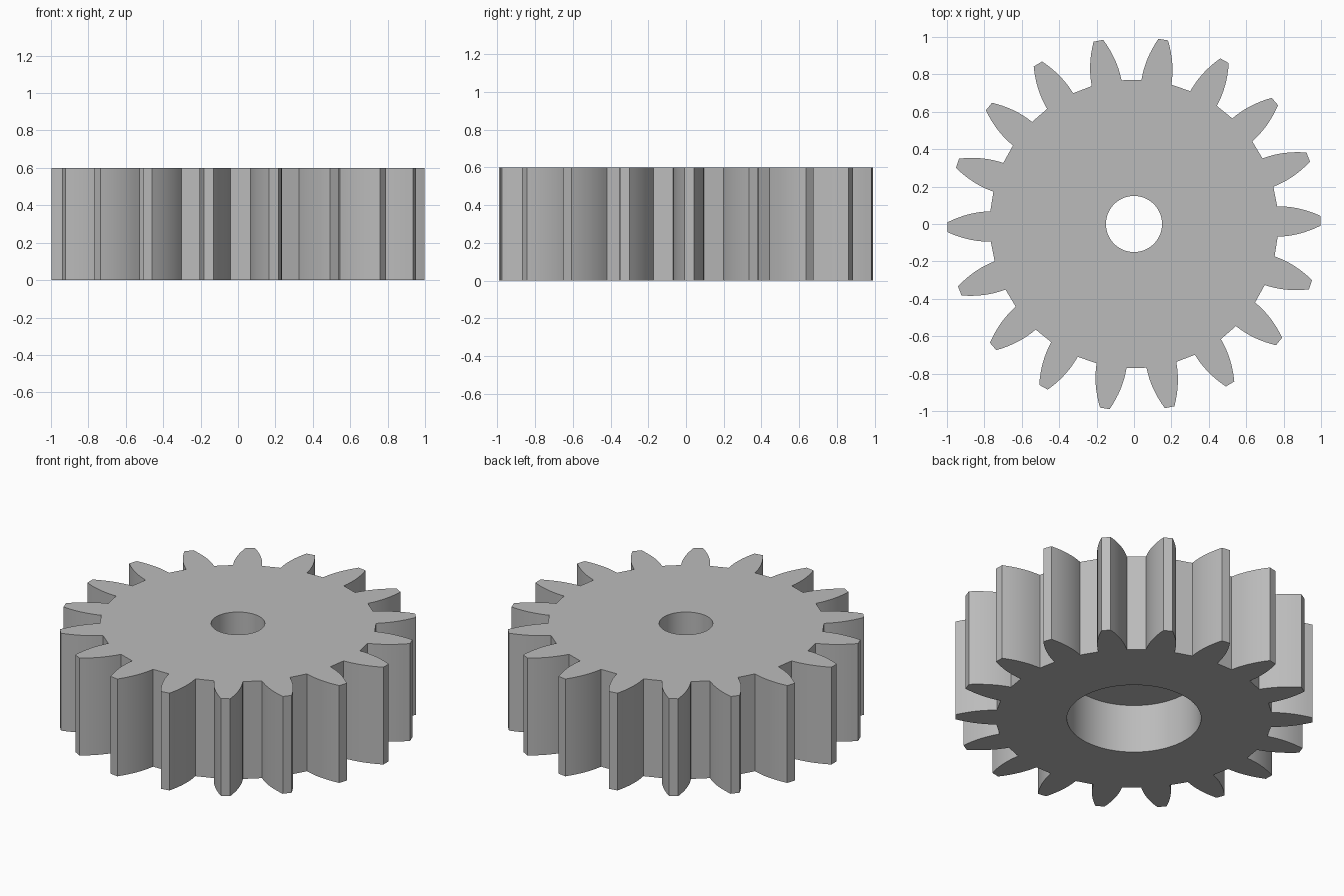
import bpy, bmesh
from math import pi, radians
from mathutils import Vector, Matrix

if "Cube" in bpy.data.objects:
    bpy.data.objects.remove(bpy.data.objects["Cube"], do_unlink=True)

TEETH = 18
HEIGHT = 0.6
ROOT_R, TIP_R = 0.767, 0.998
ROOT_W, TIP_W = 0.081, 0.026      # half widths of a tooth
BORE_R, RECESS_R, RECESS_H = 0.15, 0.375, 0.3
FLANK_STEPS, ROUND_STEPS = 8, 64


def gear_outline():
    """Closed outline of curved teeth joined by straight root lands."""
    flank = []
    for i in range(FLANK_STEPS + 1):
        t = i / FLANK_STEPS
        flank.append((ROOT_R + (TIP_R - ROOT_R) * t,
                      ROOT_W - (ROOT_W - TIP_W) * t * t))
    tooth = [Vector((r, -w)) for r, w in flank]
    tooth += [Vector((r, w)) for r, w in reversed(flank)]
    points = []
    for i in range(TEETH):
        turn = Matrix.Rotation(radians(1) + 2 * pi * i / TEETH, 2)
        points += [turn @ p for p in tooth]
    return points


def circle(radius):
    return [Matrix.Rotation(2 * pi * i / ROUND_STEPS, 2) @ Vector((radius, 0))
            for i in range(ROUND_STEPS)]


bm = bmesh.new()


def ring(points, z):
    verts = [bm.verts.new((p.x, p.y, z)) for p in points]
    edges = [bm.edges.new((verts[i - 1], verts[i])) for i in range(len(verts))]
    return verts, edges


def wall(low, high):
    a, b = low[0], high[0]
    for i in range(len(a)):
        bm.faces.new((a[i - 1], a[i], b[i], b[i - 1]))


def annulus(outer, inner):
    bmesh.ops.triangle_fill(bm, edges=outer[1] + inner[1], use_beauty=True)


# Rings of the toothed rim, the through bore and the underside recess
rim_low, rim_high = ring(gear_outline(), 0), ring(gear_outline(), HEIGHT)
bore_low, bore_high = ring(circle(BORE_R), RECESS_H), ring(circle(BORE_R), HEIGHT)
recess_low, recess_high = ring(circle(RECESS_R), 0), ring(circle(RECESS_R), RECESS_H)

# Flat faces, then upright walls
annulus(rim_high, bore_high)
annulus(rim_low, recess_low)
annulus(recess_high, bore_low)
wall(rim_low, rim_high)
wall(bore_low, bore_high)
wall(recess_low, recess_high)
bmesh.ops.recalc_face_normals(bm, faces=bm.faces)

mesh = bpy.data.meshes.new("spur_gear")
bm.to_mesh(mesh)
bm.free()
gear = bpy.data.objects.new("spur_gear", mesh)
bpy.context.collection.objects.link(gear)

# Plain grey finish
grey = bpy.data.materials.new("plain_grey")
grey.use_nodes = True
grey.diffuse_color = (0.5, 0.5, 0.5, 1)
grey.node_tree.nodes["Principled BSDF"].inputs["Base Color"].default_value = (0.5, 0.5, 0.5, 1)
mesh.materials.append(grey)

# Smooth flanks and bores with crisp corners
bpy.ops.object.select_all(action="DESELECT")
gear.select_set(True)
bpy.context.view_layer.objects.active = gear
bpy.ops.object.shade_smooth_by_angle(angle=radians(25))
